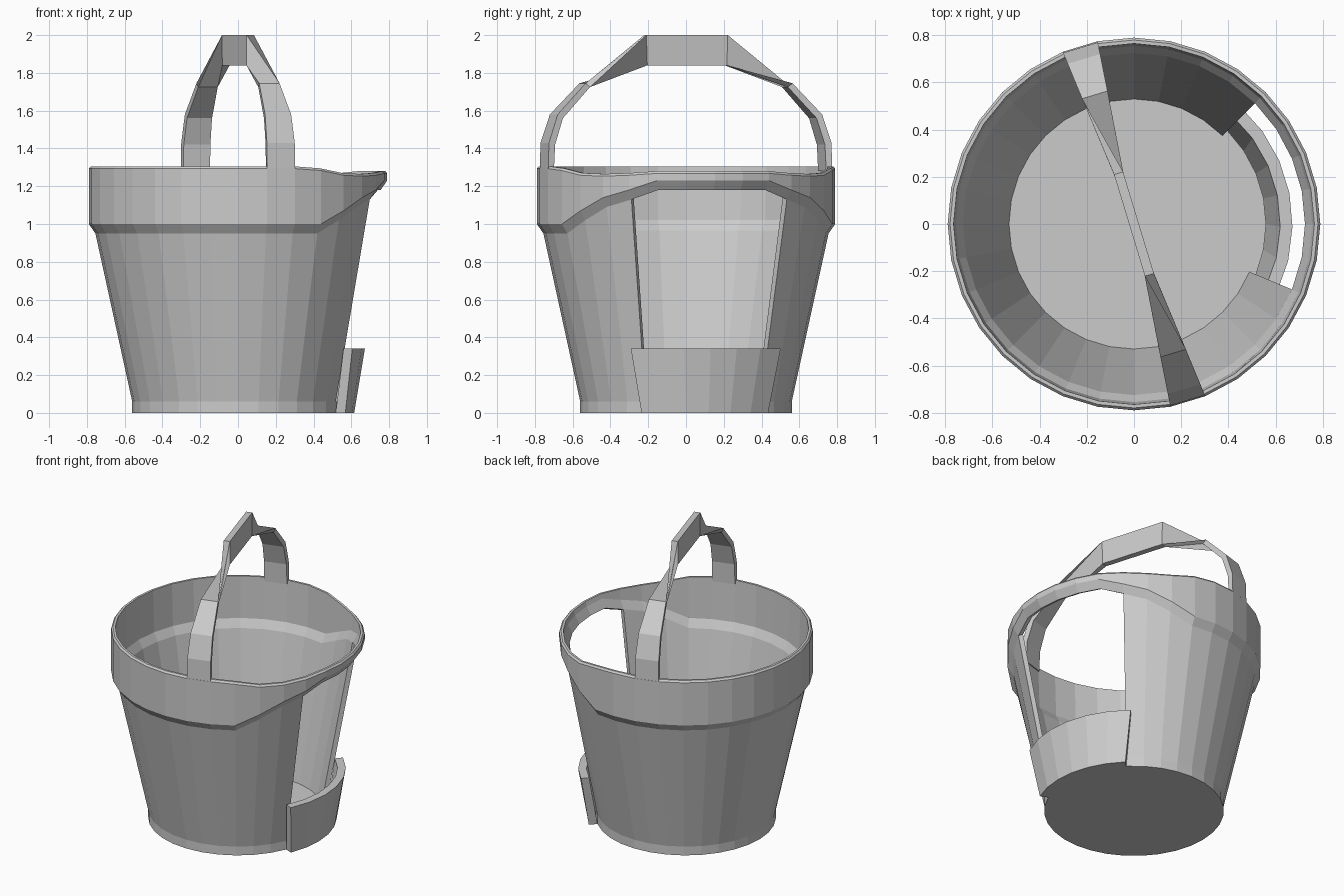
import bpy, bmesh
from math import cos, sin, radians
from mathutils import Vector, Matrix

if "Cube" in bpy.data.objects:
    bpy.data.objects.remove(bpy.data.objects["Cube"], do_unlink=True)

grey = bpy.data.materials.new("plain_grey")
grey.use_nodes = True
GREY = (0.6, 0.6, 0.6, 1)
grey.diffuse_color = GREY
grey.node_tree.nodes["Principled BSDF"].inputs["Base Color"].default_value = GREY

SIDES = 32
STEP = 360 / SIDES
MIDDLE = STEP          # direction of the middle of the opening
FIRST, LAST = -2, 4    # opening runs between these sides


def polar(r, angle, z):
    a = radians(angle)
    return Vector((r * cos(a), r * sin(a), z))


def make_object(name, bm):
    bmesh.ops.recalc_face_normals(bm, faces=bm.faces)
    mesh = bpy.data.meshes.new(name)
    bm.to_mesh(mesh)
    bm.free()
    mesh.materials.append(grey)
    obj = bpy.data.objects.new(name, mesh)
    bpy.context.collection.objects.link(obj)
    return obj


def loft(name, sections):
    """Closed tube through a list of four-cornered sections."""
    bm = bmesh.new()
    rings = [[bm.verts.new(p) for p in s] for s in sections]
    for a, b in zip(rings, rings[1:]):
        for k in range(4):
            n = (k + 1) % 4
            bm.faces.new((a[k], a[n], b[n], b[k]))
    bm.faces.new(rings[0])
    bm.faces.new(rings[-1])
    return make_object(name, bm)


# Bucket: a ring profile whose collar lifts over the opening
COLLAR = [1.23, 1.23, 1.23, 1.18, 1.14, 1.07, 1.0]
BRIM = [1.28, 1.28, 1.28, 1.27, 1.265, 1.27, 1.295]


def bucket_profile(side):
    d = abs((side * STEP - MIDDLE + 180) % 360 - 180)
    k = round(d / STEP)
    low = COLLAR[min(k, 6)]
    top = BRIM[k] if k < 7 else 1.305
    return [(0.56, 0), (0.56, 0.06), (0.755, low - 0.05), (0.79, low),
            (0.79, top - 0.012), (0.78, top), (0.765, top),
            (0.755, low + 0.02), (0.725, low - 0.035), (0.53, 0.06)]


bm = bmesh.new()
rings = [[bm.verts.new(polar(r, s * STEP, z)) for r, z in bucket_profile(s)]
         for s in range(SIDES)]
for s in range(SIDES):
    a, b = rings[s], rings[(s + 1) % SIDES]
    in_opening = s < LAST or s >= SIDES + FIRST
    for k in range(len(a) - 1):
        if in_opening and k in (1, 8):
            continue
        bm.faces.new((a[k], b[k], b[k + 1], a[k + 1]))
    if in_opening:
        # underside of the collar and top of the base lip
        bm.faces.new((a[2], b[2], b[8], a[8]))
        bm.faces.new((a[1], b[1], b[9], a[9]))
for s in (FIRST, LAST):
    r = rings[s]
    bm.faces.new((r[1], r[2], r[8], r[9]))
bm.faces.new([r[0] for r in rings])
bm.faces.new([r[9] for r in rings])
make_object("bucket", bm)

# Curved guard in front of the opening, slightly wider at its top
sections = []
for i in range(7):
    t = i / 3 - 1
    lo, hi = MIDDLE + 33.75 * t, MIDDLE + 37 * t
    sections.append([polar(0.615, lo, 0), polar(0.672, hi, 0.34),
                     polar(0.62, hi, 0.34), polar(0.56, lo, 0)])
loft("opening_guard", sections)

# Handle: arched straps that twist into an upright grip
A0, A1 = -67.5, -78.75
STRAP = [(0.79, 1.28, 0.757, 1.28), (0.785, 1.43, 0.75, 1.42),
         (0.735, 1.58, 0.705, 1.56), (0.575, 1.745, 0.55, 1.725)]
front = [[polar(ro, A0, zo), polar(ro, A1, zo), polar(ri, A1, zi), polar(ri, A0, zi)]
         for ro, zo, ri, zi in STRAP]
along = polar(1, (A0 + A1) / 2, 0)
across = Vector((-along.y, along.x, 0)) * 0.02
end_top, end_low = along * 0.225 + Vector((0, 0, 2)), along * 0.22 + Vector((0, 0, 1.84))
front.append([end_top - across, end_low - across, end_low + across, end_top + across])
turn = Matrix.Rotation(radians(180), 3, "Z")
back = [[turn @ p for p in reversed(s)] for s in reversed(front)]
loft("handle", front + back)
